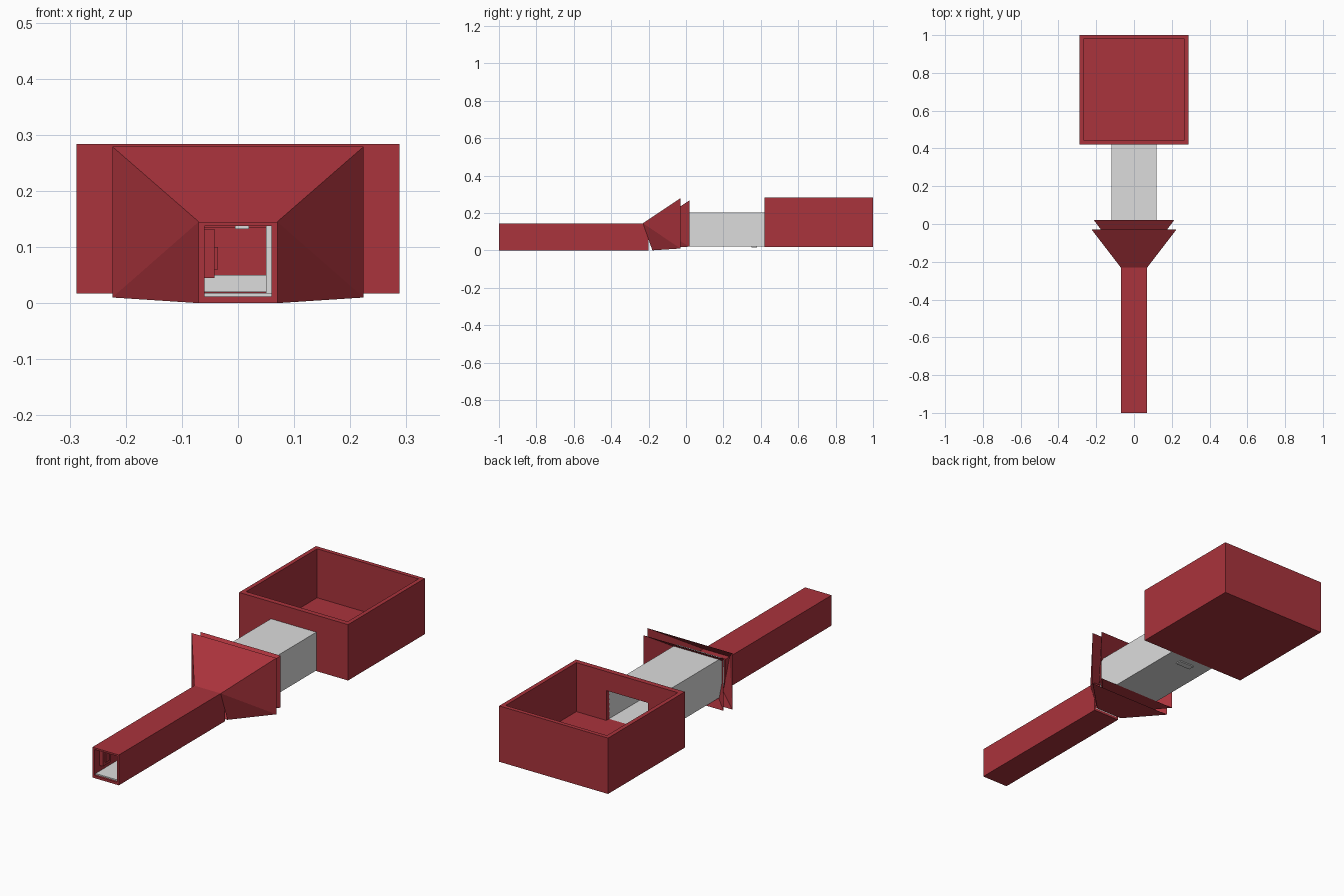
import bpy
import bmesh

if "Cube" in bpy.data.objects:
    bpy.data.objects.remove(bpy.data.objects["Cube"])


def material(name, rgb):
    m = bpy.data.materials.new(name)
    m.diffuse_color = (*rgb, 1.0)
    m.use_nodes = True
    m.node_tree.nodes["Principled BSDF"].inputs["Base Color"].default_value = m.diffuse_color
    return m


RED = material("deep red", (0.40, 0.033, 0.045))
GREY = material("light grey", (0.72, 0.72, 0.72))


def mesh_object(name, verts, faces, mat):
    me = bpy.data.meshes.new(name)
    me.from_pydata(verts, [], faces)
    bm = bmesh.new()
    bm.from_mesh(me)
    bmesh.ops.recalc_face_normals(bm, faces=bm.faces)
    bm.to_mesh(me)
    bm.free()
    ob = bpy.data.objects.new(name, me)
    bpy.context.collection.objects.link(ob)
    me.materials.append(mat)
    return ob


def box(name, x, y, z, mat):
    verts = [(a, b, c) for a in x for b in y for c in z]
    faces = [(0, 1, 3, 2), (4, 6, 7, 5), (0, 4, 5, 1),
             (2, 3, 7, 6), (0, 2, 6, 4), (1, 5, 7, 3)]
    return mesh_object(name, verts, faces, mat)


def cut(ob, x, y, z):
    """Carve a box-shaped hole out of an object."""
    cutter = box("cutter", x, y, z, ob.data.materials[0])
    cutter.hide_render = True
    mod = ob.modifiers.new("cut", "BOOLEAN")
    mod.operation = "DIFFERENCE"
    mod.solver = "EXACT"
    mod.object = cutter
    bpy.context.view_layer.objects.active = ob
    bpy.ops.object.modifier_apply(modifier=mod.name)
    bpy.data.objects.remove(cutter)


def funnel(name, small, large):
    """Open flared sheet; each ring is (half width, z low, z high, y low, y high)."""
    verts = []
    for w, z0, z1, y0, y1 in (small, large):
        verts += [(-w, y0, z0), (w, y0, z0), (w, y1, z1), (-w, y1, z1)]
    faces = [(0, 1, 5, 4), (2, 3, 7, 6),
             (1, 2, 5), (2, 6, 5), (3, 0, 4), (3, 4, 7)]
    return mesh_object(name, verts, faces, RED)


# Long entrance corridor, open at both ends
corridor = box("entrance_corridor", (-0.07, 0.07), (-1.0, -0.20), (0.0, 0.145), RED)
cut(corridor, (-0.06, 0.06), (-1.1, -0.1), (0.012, 0.137))
box("corridor_floor", (-0.06, 0.06), (-0.99, -0.20), (0.012, 0.018), GREY)

# Flared transition: outer and inner shells
funnel("outer_flare", (0.07, 0.0, 0.145, -0.18, -0.23), (0.224, 0.01, 0.279, -0.03, -0.03))
funnel("inner_flare", (0.062, 0.012, 0.135, -0.14, -0.18), (0.212, 0.02, 0.268, 0.02, 0.02))

# Grey connecting passage with a thick floor
passage = box("connecting_passage", (-0.12, 0.12), (-0.10, 0.425), (0.02, 0.203), GREY)
cut(passage, (-0.11, 0.11), (-0.2, 0.5), (0.05, 0.193))
box("passage_underside_plate", (-0.04, 0.04), (0.35, 0.38), (0.015, 0.02), GREY)

# Open-topped room with a doorway to the passage
room = box("open_room", (-0.288, 0.288), (0.42, 1.0), (0.017, 0.284), RED)
cut(room, (-0.268, 0.268), (0.445, 0.98), (0.05, 0.4))
cut(room, (-0.11, 0.11), (0.3, 0.5), (0.05, 0.193))

# Fittings on the corridor walls
box("left_wall_panel", (-0.06, -0.042), (-0.96, -0.90), (0.045, 0.132), RED)
box("left_panel_handle", (-0.042, -0.036), (-0.945, -0.915), (0.06, 0.10), RED)
box("right_wall_panel", (0.050, 0.06), (-0.70, -0.30), (0.018, 0.137), GREY)
box("ceiling_lamp", (-0.005, 0.02), (-0.75, -0.65), (0.132, 0.137), GREY)
